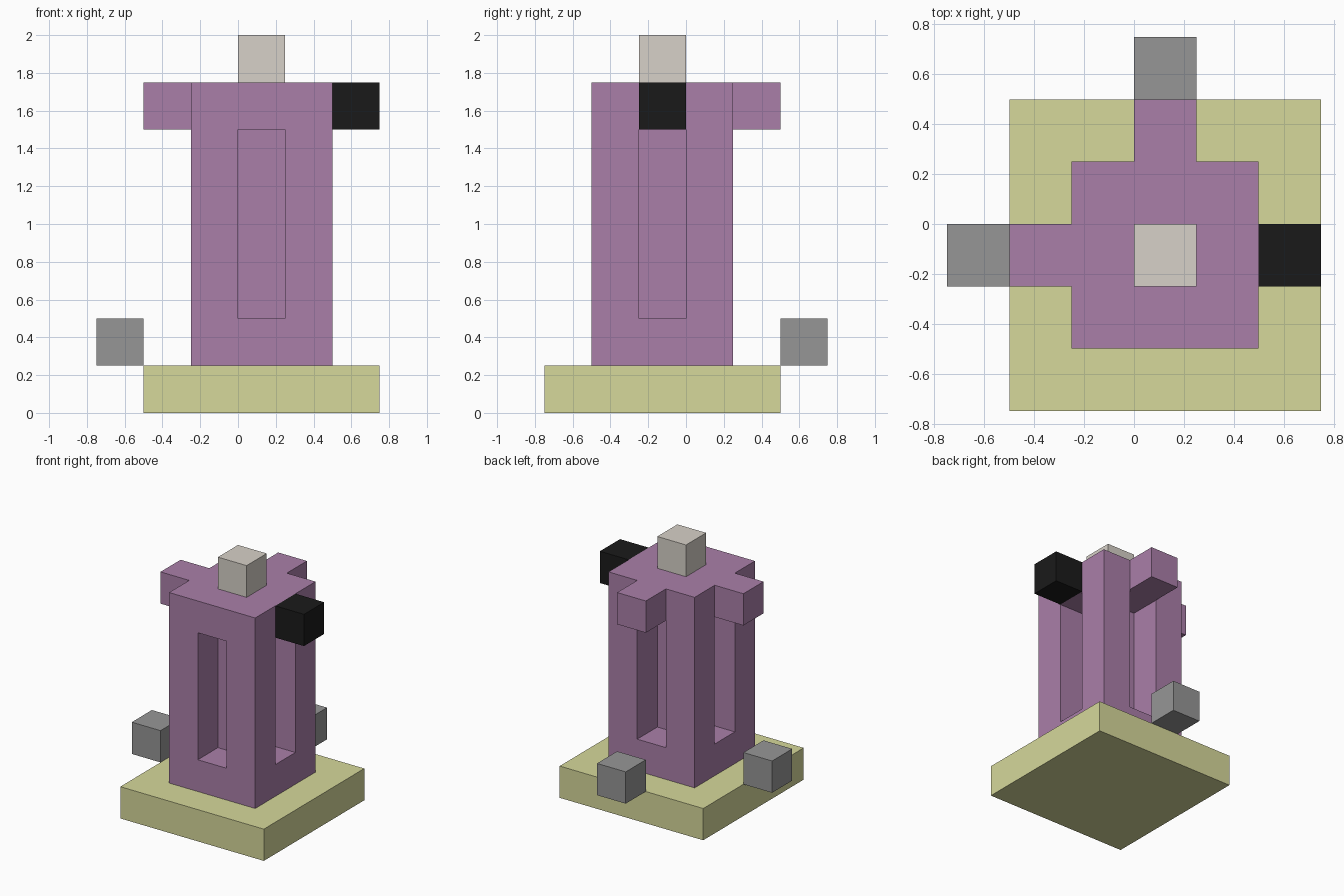
import bpy
import bmesh
from mathutils import Vector

default = bpy.data.objects.get("Cube")
if default:
    bpy.data.objects.remove(default, do_unlink=True)

U = 0.25  # one block of the modelling grid


def material(name, rgb):
    """Flat material from 8-bit sRGB values, converted to linear."""
    linear = [((c / 255 + 0.055) / 1.055) ** 2.4 for c in rgb]
    mat = bpy.data.materials.new(name)
    mat.use_nodes = True
    mat.diffuse_color = (*linear, 1)
    bsdf = mat.node_tree.nodes["Principled BSDF"]
    bsdf.inputs["Base Color"].default_value = (*linear, 1)
    return mat


def box(name, low, size, mat, recessed=False):
    """Box from its low corner and size in blocks, optionally with side niches."""
    bm = bmesh.new()
    bmesh.ops.create_cube(bm, size=1)
    for v in bm.verts:
        v.co = Vector([(c + 0.5) * s * U for c, s in zip(v.co, size)])
    bm.normal_update()
    if recessed:
        # Flat frame first, then push each inner panel straight in
        panels = [f for f in bm.faces if abs(f.normal.z) < 0.5]
        bmesh.ops.inset_individual(bm, faces=panels, thickness=U,
                                   use_even_offset=True)
        for panel in panels:
            inward = panel.normal * -U
            pushed = bmesh.ops.extrude_discrete_faces(bm, faces=[panel])["faces"][0]
            bmesh.ops.translate(bm, verts=pushed.verts, vec=inward)
    mesh = bpy.data.meshes.new(name)
    bm.to_mesh(mesh)
    bm.free()
    mesh.materials.append(mat)
    obj = bpy.data.objects.new(name, mesh)
    obj.location = Vector(low) * U
    bpy.context.collection.objects.link(obj)


purple = material("dusty purple", (170, 127, 169))
olive = material("pale olive", (214, 216, 155))
grey = material("mid grey", (150, 150, 150))
stone = material("warm light grey", (215, 209, 200))
black = material("black", (26, 26, 26))

cube = (1, 1, 1)

# Base slab and tower with a niche in each side
box("base", (-2, -3, 0), (5, 5, 1), olive)
box("tower", (-1, -2, 1), (3, 3, 6), purple, recessed=True)

# Blocks projecting from the top of the tower
box("right_arm", (-2, -1, 6), cube, purple)
box("back_arm", (0, 1, 6), cube, purple)
box("left_block", (2, -1, 6), cube, black)
box("top_block", (0, -1, 7), cube, stone)

# Loose blocks beside the base
box("right_weight", (-3, -1, 1), cube, grey)
box("back_weight", (0, 2, 1), cube, grey)
